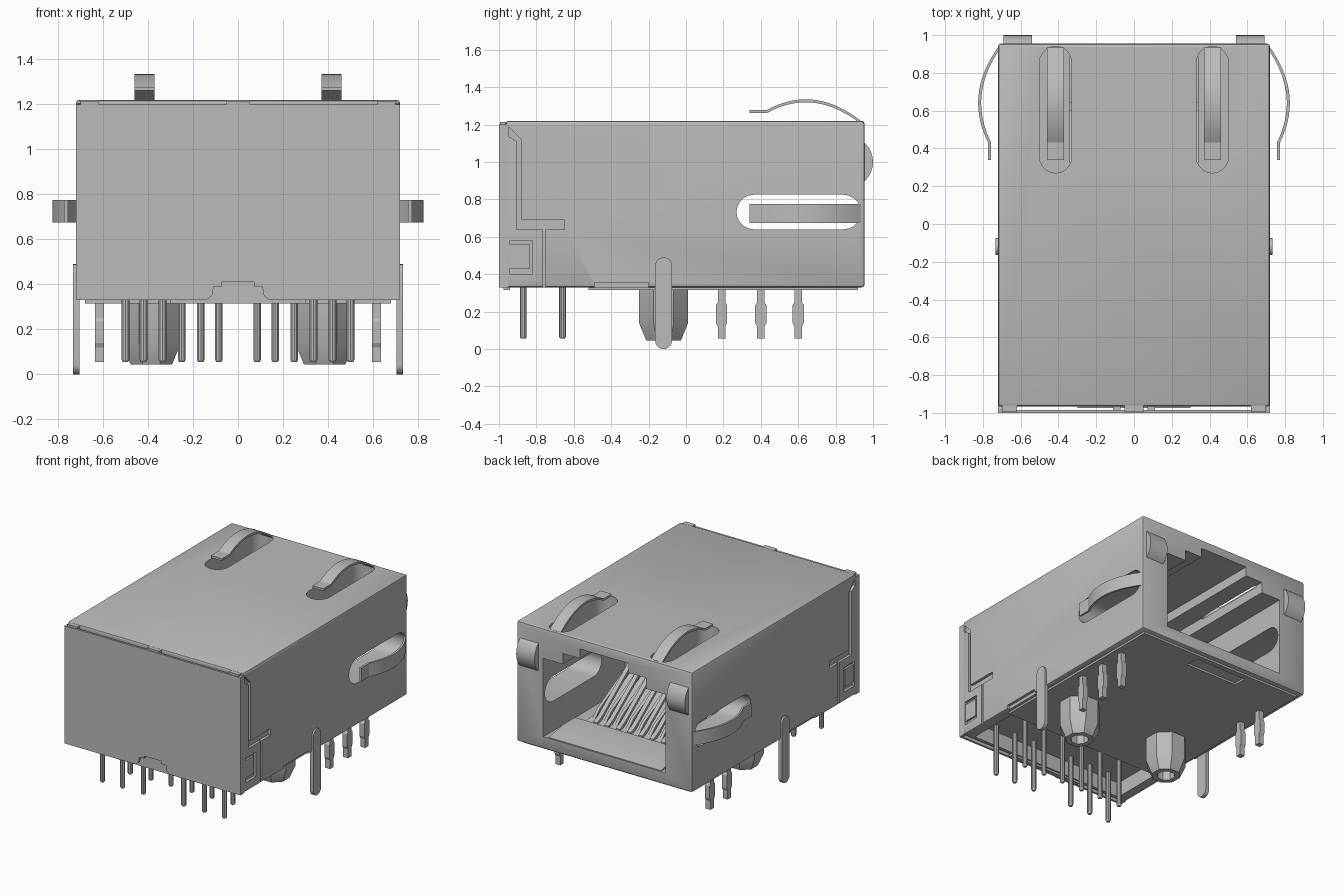
import bpy, bmesh, math
from mathutils import Vector

if "Cube" in bpy.data.objects:
    bpy.data.objects.remove(bpy.data.objects["Cube"], do_unlink=True)

metal = bpy.data.materials.new("plain_grey")
metal.use_nodes = True
GREY = (0.5, 0.5, 0.5, 1)
metal.diffuse_color = GREY
metal.node_tree.nodes["Principled BSDF"].inputs["Base Color"].default_value = GREY


def finish(name, bm):
    bmesh.ops.recalc_face_normals(bm, faces=bm.faces)
    mesh = bpy.data.meshes.new(name)
    bm.to_mesh(mesh)
    bm.free()
    mesh.materials.append(metal)
    ob = bpy.data.objects.new(name, mesh)
    bpy.context.collection.objects.link(ob)
    return ob


def prism(name, pts, axis, lo, hi):
    """Extrude a 2D outline along an axis: x takes (y,z), y takes (x,z), z takes (x,y)."""
    place = {"x": lambda a, b, t: (t, a, b), "y": lambda a, b, t: (a, t, b),
             "z": lambda a, b, t: (a, b, t)}[axis]
    bm = bmesh.new()
    face = bm.faces.new([bm.verts.new(place(a, b, lo)) for a, b in pts])
    move = Vector(place(0, 0, hi - lo))
    new = bmesh.ops.extrude_face_region(bm, geom=[face], use_keep_orig=True)["geom"]
    bmesh.ops.translate(bm, vec=move, verts=[v for v in new if isinstance(v, bmesh.types.BMVert)])
    return finish(name, bm)


def box(name, x0, x1, y0, y1, z0, z1):
    return prism(name, [(x0, y0), (x1, y0), (x1, y1), (x0, y1)], "z", z0, z1)


def rings(name, x, y, profile, sides):
    """Stack regular polygons (radius, z) into a closed turned part."""
    bm = bmesh.new()
    loops = []
    for r, z in profile:
        angles = [2 * math.pi * (i + 0.5) / sides for i in range(sides)]
        loops.append([bm.verts.new((x + r * math.cos(a), y + r * math.sin(a), z)) for a in angles])
    for a, b in zip(loops, loops[1:]):
        for i in range(sides):
            j = (i + 1) % sides
            bm.faces.new((a[i], a[j], b[j], b[i]))
    bm.faces.new(loops[0])
    bm.faces.new(loops[-1])
    return finish(name, bm)


def stadium(a0, a1, b0, b1, n=10):
    """Rounded slot outline, long in its second direction."""
    r, c = (a1 - a0) / 2, (a0 + a1) / 2
    top = [(c + r * math.cos(math.pi * i / n), b1 - r + r * math.sin(math.pi * i / n)) for i in range(n + 1)]
    low = [(c - r * math.cos(math.pi * i / n), b0 + r - r * math.sin(math.pi * i / n)) for i in range(n + 1)]
    return top + low


def swap(pts):
    return [(b, a) for a, b in pts]


def cut(ob, cutter):
    mod = ob.modifiers.new("cut", "BOOLEAN")
    mod.operation, mod.solver, mod.object = "DIFFERENCE", "EXACT", cutter
    bpy.context.view_layer.objects.active = ob
    bpy.ops.object.modifier_apply(modifier=mod.name)
    bpy.data.objects.remove(cutter, do_unlink=True)


def spring_outline(base, height, thick=0.016):
    """Bowed strip with a flat tip, as (y, offset) pairs."""
    path = []
    for i in range(19):
        y = 0.935 - i * 0.028
        path.append((y, base + height * (1 - ((y - 0.64) / 0.295) ** 2)))
    path.append((0.34, path[-1][1]))
    return path + [(y, h - thick) for y, h in reversed(path)]


# Main shell and housing
body = box("shell_body", -0.72, 0.72, -0.965, 0.955, 0.33, 1.22)
bev = body.modifiers.new("soft_edges", "BEVEL")
bev.width, bev.segments = 0.015, 2
bpy.context.view_layer.objects.active = body
bpy.ops.object.modifier_apply(modifier=bev.name)

# Plug opening with a stepped latch keyway
half = [(0.5, 0.42), (0.5, 1.0), (0.34, 1.0), (0.34, 1.08), (0.2, 1.08), (0.2, 1.15)]
cut(body, prism("plug_cutter", half + [(-x, z) for x, z in reversed(half)], "y", 0.0, 1.1))

for s in (1, -1):
    # Slots behind the springs
    cx = s * 0.415
    cut(body, prism("top_slot_cutter", stadium(cx - 0.085, cx + 0.085, 0.27, 0.94), "z", 1.07, 1.3))
    side_slot = swap(stadium(0.64, 0.825, 0.27, 0.935))
    lo, hi = sorted((s * 0.45, s * 0.8))
    cut(body, prism("side_slot_cutter", side_slot, "x", lo, hi))
    # Seams where the front cover folds onto the side
    lo, hi = sorted((s * 0.7, s * 0.8))
    seam = [(-1.05, 1.25), (-0.98, 1.22), (-0.88, 1.12), (-0.88, 0.69), (-0.65, 0.69),
            (-0.65, 0.64), (-0.905, 0.64), (-0.905, 1.11), (-1.05, 1.2)]
    cut(body, prism("seam_cutter", seam, "x", lo, hi))
    cut(body, box("fold_cutter", lo, hi, -0.765, -0.75, 0.3, 0.65))
    cut(body, box("latch_window_cutter", lo, hi, -0.94, -0.82, 0.40, 0.58))
    box("side_latch", min(s * 0.69, s * 0.715), max(s * 0.69, s * 0.715), -0.94, -0.835, 0.43, 0.56)
    cut(body, box("foot_notch_cutter", lo, hi, -0.49, -0.2, 0.3, 0.355))

# Underside recesses
cut(body, box("pin_recess_cutter", -0.64, 0.64, -0.93, -0.52, 0.2, 0.44))
base = box("base_plate", -0.68, 0.68, -0.52, 0.92, 0.315, 0.36)
cut(base, box("base_pocket_cutter", -0.25, 0.18, 0.78, 0.88, 0.2, 0.34))

# Folded front cover with a notch at the foot
notch = [(0.72, 0.33), (0.72, 1.2), (-0.72, 1.2), (-0.72, 0.33), (-0.14, 0.33), (-0.115, 0.35),
         (-0.105, 0.41), (0.105, 0.41), (0.115, 0.35), (0.14, 0.33)]
prism("front_cover", notch, "y", -1.0, -0.985)
box("cover_notch_back", -0.3, 0.3, -0.975, -0.94, 0.315, 0.42)
box("cover_centre_tab", -0.05, 0.05, -0.995, -0.95, 1.19, 1.215)
for s in (1, -1):
    x = s * 0.092
    box("cover_notch_tab", x - 0.02, x + 0.02, -0.998, -0.96, 0.39, 0.435)
    a, b = sorted((s * 0.702, s * 0.72))
    box("cover_side_fold", a, b, -1.0, -0.95, 0.33, 1.2)
    a, b = sorted((s * 0.62, s * 0.7))
    box("cover_corner_tab", a, b, -0.995, -0.95, 1.19, 1.215)

for s in (1, -1):
    # Ground springs
    prism("top_spring", spring_outline(1.22, 0.115), "x", s * 0.415 - 0.045, s * 0.415 + 0.045)
    bow = [(s * h, y) for y, h in spring_outline(0.72, 0.105)]
    prism("side_spring", bow, "z", 0.675, 0.775)

    # Light windows: shallow domes on the rear corners
    dome = [(0.93, 0.87)]
    for i in range(13):
        t = math.radians(-65 + i * 130 / 12)
        dome.append((0.86 + 0.14 * math.cos(t), 1.0 + 0.14 * math.sin(t)))
    dome.append((0.93, 1.13))
    a, b = sorted((s * 0.54, s * 0.69))
    prism("light_window", dome, "x", a, b)

    # Board tabs and locating posts
    a, b = sorted((s * 0.705, s * 0.733))
    prism("board_tab", stadium(-0.165, -0.075, 0.0, 0.49), "x", a, b)
    rings("locating_post", s * 0.385, -0.12,
          [(0.142, 0.34), (0.142, 0.14), (0.1, 0.045), (0.062, 0.045), (0.062, 0.2)], 8)

    # Two staggered rows of round pins
    for y, xs in ((-0.87, (0.165, 0.335, 0.5)), (-0.66, (0.085, 0.25, 0.42))):
        for x in xs:
            rings("signal_pin", s * x, y, [(0.018, 0.46), (0.018, 0.065), (0.012, 0.055)], 10)

    # Flat light pins, one more on the left
    for y in (0.19, 0.4, 0.6) if s > 0 else (0.4, 0.6):
        right = [(0.02, 0.055), (0.02, 0.12), (0.03, 0.14), (0.03, 0.235), (0.02, 0.25), (0.02, 0.34)]
        pin = [(y + w, z) for w, z in right] + [(y - w, z) for w, z in reversed(right)]
        prism("light_pin", pin, "x", s * 0.615 - 0.02, s * 0.615 + 0.02)

# Sloping contact deck, comb ribs and contacts inside the opening
deck = [(0.62, 0.415), (0.62, 0.425), (0.5, 0.44), (0.12, 0.64), (-0.02, 0.64), (-0.02, 0.415)]
prism("contact_deck", deck, "x", -0.4, 0.4)
rib = [(0.56, 0.43), (0.5, 0.49), (0.1, 0.7), (-0.02, 0.7), (-0.02, 0.43)]
for i in range(9):
    x = (i - 4) * 0.092
    prism("comb_rib", rib, "x", x - 0.011, x + 0.011)
wire = [(0.6, 0.44), (0.54, 0.47), (0.2, 0.72), (0.05, 0.78), (-0.02, 0.78)]
for i in range(8):
    x = (i - 3.5) * 0.092
    outline = wire + [(y, z - 0.025) for y, z in reversed(wire)]
    prism("contact", outline, "x", x - 0.016, x + 0.016)
lip = [(0.95, 0.415), (0.95, 0.425), (0.78, 0.455), (0.64, 0.455), (0.64, 0.415)]
prism("floor_lip", lip, "x", -0.46, 0.46)

# Smooth the curved faces and keep the edges sharp
bpy.ops.object.select_all(action="DESELECT")
for ob in bpy.context.collection.objects:
    if ob.type == "MESH" and metal.name in ob.data.materials:
        ob.select_set(True)
bpy.context.view_layer.objects.active = body
bpy.ops.object.shade_smooth_by_angle(angle=math.radians(25))
